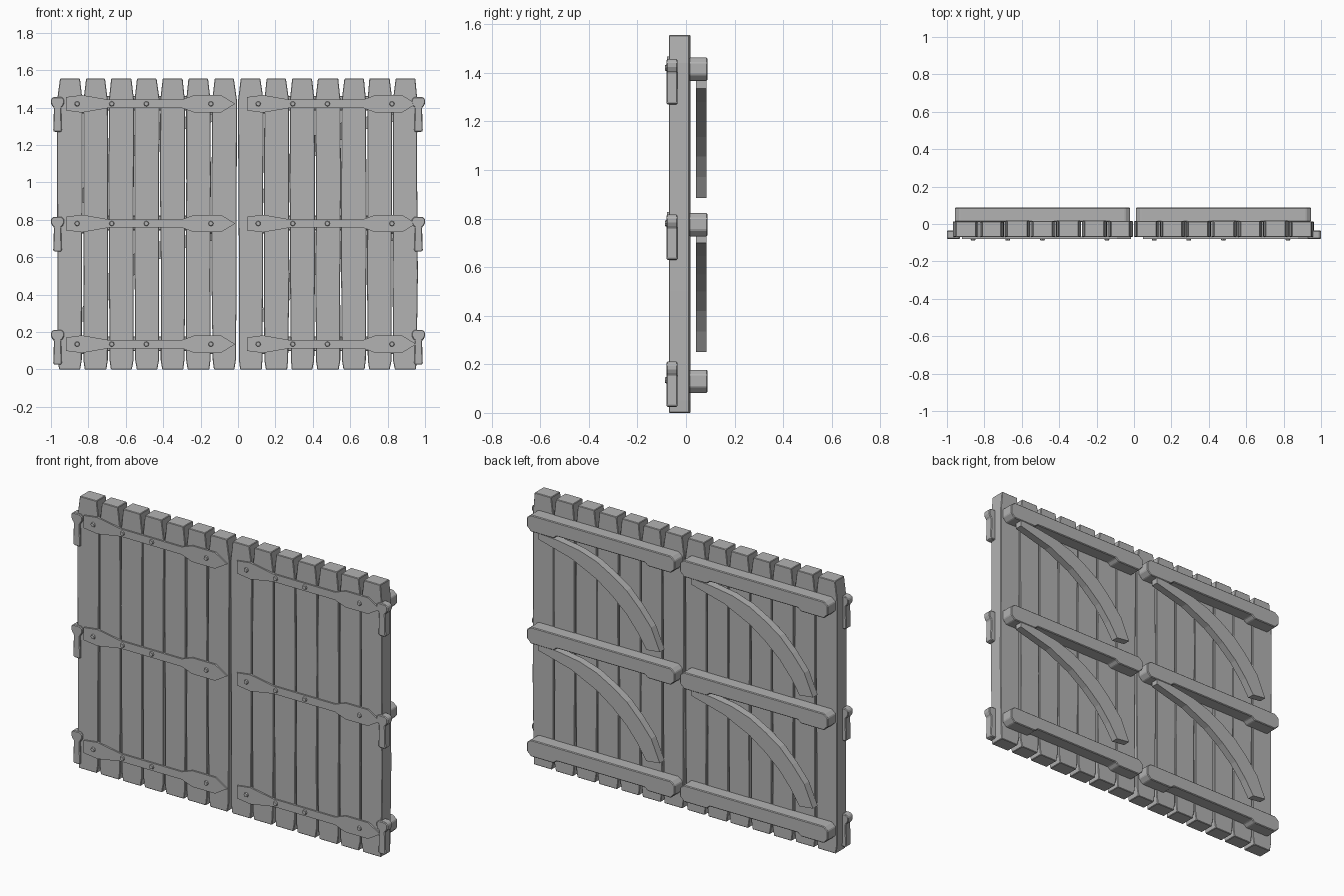
import bpy, bmesh, math, random

if "Cube" in bpy.data.objects:
    bpy.data.objects.remove(bpy.data.objects["Cube"])
random.seed(4)

grey = bpy.data.materials.new("weathered_grey")
grey.diffuse_color = (0.45, 0.45, 0.45, 1)
grey.use_nodes = True
grey.node_tree.nodes["Principled BSDF"].inputs["Base Color"].default_value = grey.diffuse_color


def finish(bm, name):
    bmesh.ops.recalc_face_normals(bm, faces=bm.faces)
    me = bpy.data.meshes.new(name)
    bm.to_mesh(me)
    bm.free()
    me.materials.append(grey)
    ob = bpy.data.objects.new(name, me)
    bpy.context.collection.objects.link(ob)
    return ob


def slab(name, outline, y0, y1, bevel=0.0):
    """Extrude an (x, z) outline from depth y0 to y1."""
    bm = bmesh.new()
    face = bm.faces.new([bm.verts.new((x, y0, z)) for x, z in outline])
    ext = bmesh.ops.extrude_face_region(bm, geom=[face])
    for v in ext["geom"]:
        if isinstance(v, bmesh.types.BMVert):
            v.co.y = y1
    ob = finish(bm, name)
    if bevel:
        mod = ob.modifiers.new("worn_edges", "BEVEL")
        mod.width, mod.segments, mod.limit_method = bevel, 1, "ANGLE"
    return ob


def symmetric(profile, cx, cz, along_x):
    """Mirror (position, half width) pairs into a closed outline, dropping doubled tips."""
    near = [(p, -h) for p, h in profile]
    far = [(p, h) for p, h in reversed(profile) if h > 0]
    pts = near + far
    return [(cx + p, cz + h) if along_x else (cx + h, cz + p) for p, h in pts]


def rivet(x, z):
    bm = bmesh.new()
    bmesh.ops.create_cone(bm, cap_ends=True, segments=8, radius1=0.016, radius2=0.011, depth=0.014)
    for v in bm.verts:
        a, b, c = v.co
        v.co = (x + a, -0.08 - c, z + b)
    finish(bm, "rivet")


# Brace outline: (distance from right rail end, drop below rail)
OUTER = [(0.07, 0.0), (0.2, 0.01), (0.33, 0.03), (0.44, 0.065), (0.54, 0.12),
         (0.63, 0.18), (0.71, 0.26), (0.785, 0.35), (0.84, 0.475)]
INNER = [(0.755, 0.485), (0.70, 0.40), (0.63, 0.315), (0.54, 0.235),
         (0.44, 0.165), (0.28, 0.09), (0.07, 0.035)]
STRAP = [(-0.92, 0.036), (-0.834, 0.047), (-0.69, 0.022), (-0.30, 0.022),
         (-0.235, 0.046), (-0.09, 0.046), (-0.015, 0.0)]
LEVELS = (0.135, 0.78, 1.42)

# Two identical doors side by side
for dx in (0, 0.968):
    for i in range(7):
        # Planks with tapered tops and slightly uneven sides
        cx = -0.899 + i * 0.1375 + dx
        r = lambda: random.uniform(-0.0025, 0.0025)
        left = [(0.0, 0.056), (0.05, 0.0635), (0.5, 0.0655), (1.0, 0.0665), (1.44, 0.066), (1.555, 0.052)]
        side_a = [(cx - h + r(), z) for z, h in left]
        side_b = [(cx + h + r(), z) for z, h in reversed(left)]
        slab("plank", side_a + side_b, -0.07, 0.016 + r(), 0.003)

    for z in LEVELS:
        # Pointed iron strap and its rivets
        slab("iron_strap", symmetric(STRAP, dx, z, True), -0.079, -0.066)
        for x in (-0.86, -0.675, -0.49, -0.145):
            rivet(x + dx, z)
        # Back rail with chamfered ends and a notched underside
        a, b, t, lo = -0.957 + dx, -0.022 + dx, z + 0.042, z - 0.053
        slab("back_rail", [(a, lo + 0.025), (a + 0.025, lo), (a + 0.17, lo), (a + 0.19, lo + 0.016),
                           (b - 0.19, lo + 0.016), (b - 0.17, lo), (b - 0.025, lo), (b, lo + 0.025),
                           (b, t - 0.02), (b - 0.025, t), (a + 0.025, t), (a, t - 0.02)],
             0.012, 0.088, 0.004)

    # Curved braces under the upper two rails
    for top in (0.735, 1.37):
        slab("curved_brace", [(-0.022 + dx - d, top - h) for d, h in OUTER + INNER], 0.042, 0.085)

# Hinge pins on the outer edges
PIN = [(-0.15, 0.017), (-0.144, 0.023), (-0.02, 0.019), (-0.012, 0.028),
       (0.003, 0.035), (0.024, 0.035), (0.036, 0.022)]
for s in (-1, 1):
    for z in LEVELS:
        zc = z if z > 0.5 else z + 0.04
        slab("hinge_pin", symmetric(PIN, s * 0.965, zc, False), -0.08, -0.035, 0.004)
